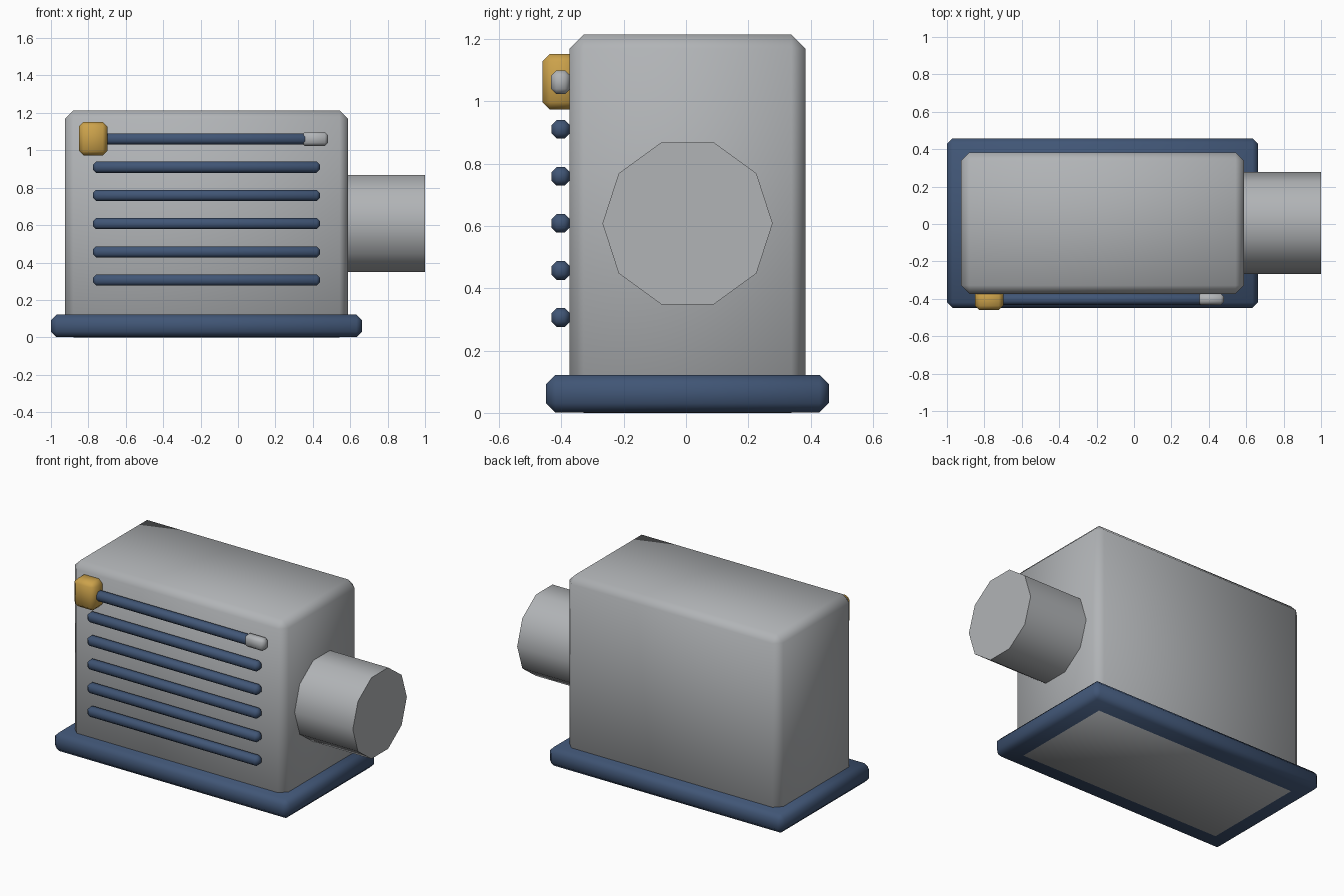
import bpy, bmesh, math
from mathutils import Matrix

if "Cube" in bpy.data.objects:
    bpy.data.objects.remove(bpy.data.objects["Cube"])


def material(name, rgb):
    m = bpy.data.materials.new(name)
    m.diffuse_color = (*rgb, 1.0)
    m.use_nodes = True
    m.node_tree.nodes["Principled BSDF"].inputs["Base Color"].default_value = m.diffuse_color
    return m


grey = material("light grey metal", (0.44, 0.455, 0.47))
navy = material("navy blue", (0.052, 0.092, 0.18))
gold = material("gold", (0.60, 0.36, 0.07))


def finish(name, bm, mat, angle):
    bmesh.ops.recalc_face_normals(bm, faces=bm.faces[:])
    me = bpy.data.meshes.new(name)
    bm.to_mesh(me)
    bm.free()
    me.materials.append(mat)
    ob = bpy.data.objects.new(name, me)
    bpy.context.collection.objects.link(ob)
    bpy.ops.object.select_all(action='DESELECT')
    ob.select_set(True)
    bpy.context.view_layer.objects.active = ob
    bpy.ops.object.shade_smooth_by_angle(angle=math.radians(angle))
    return ob


def box(name, x, y, z, bevel, mat):
    """Chamfered box from (min, max) ranges."""
    bm = bmesh.new()
    bmesh.ops.create_cube(bm, size=1.0)
    for v in bm.verts:
        v.co = [r[0] + (c + 0.5) * (r[1] - r[0]) for c, r in zip(v.co, (x, y, z))]
    bmesh.ops.bevel(bm, geom=bm.edges[:], offset=bevel, segments=1,
                    profile=0.5, affect='EDGES', clamp_overlap=True)
    return finish(name, bm, mat, 60)


# Housing and plinth
box("housing", (-0.925, 0.588), (-0.373, 0.383), (0, 1.214), 0.045, grey)
box("base_plinth", (-1.0, 0.663), (-0.449, 0.458), (0.001, 0.122), 0.03, navy)

# Ten-sided outlet on the right side
bm = bmesh.new()
bmesh.ops.create_cone(bm, cap_ends=True, segments=10, radius1=0.273, radius2=0.273, depth=0.5)
bm.verts.ensure_lookup_table()
# turn the ring so that corners lie at +-y once the axis points along x
start = math.atan2(bm.verts[0].co.y, bm.verts[0].co.x)
bm.transform(Matrix.Translation((0.75, 0.005, 0.608))
             @ Matrix.Rotation(math.pi / 2, 4, 'Y')
             @ Matrix.Rotation(math.pi / 2 - start, 4, 'Z'))
finish("outlet_pipe", bm, grey, 45)

# Vent slats; the top one carries the end fittings
for i in range(6):
    z = 0.306 + 0.151 * i
    box(f"vent_slat_{i + 1}", (-0.775, 0.438), (-0.432, -0.372), (z - 0.03, z + 0.03), 0.017, navy)

box("slat_end_tip", (0.341, 0.481), (-0.433, -0.371), (1.023, 1.099), 0.017, grey)
box("gold_bracket", (-0.85, -0.699), (-0.461, -0.343), (0.973, 1.152), 0.024, gold)
